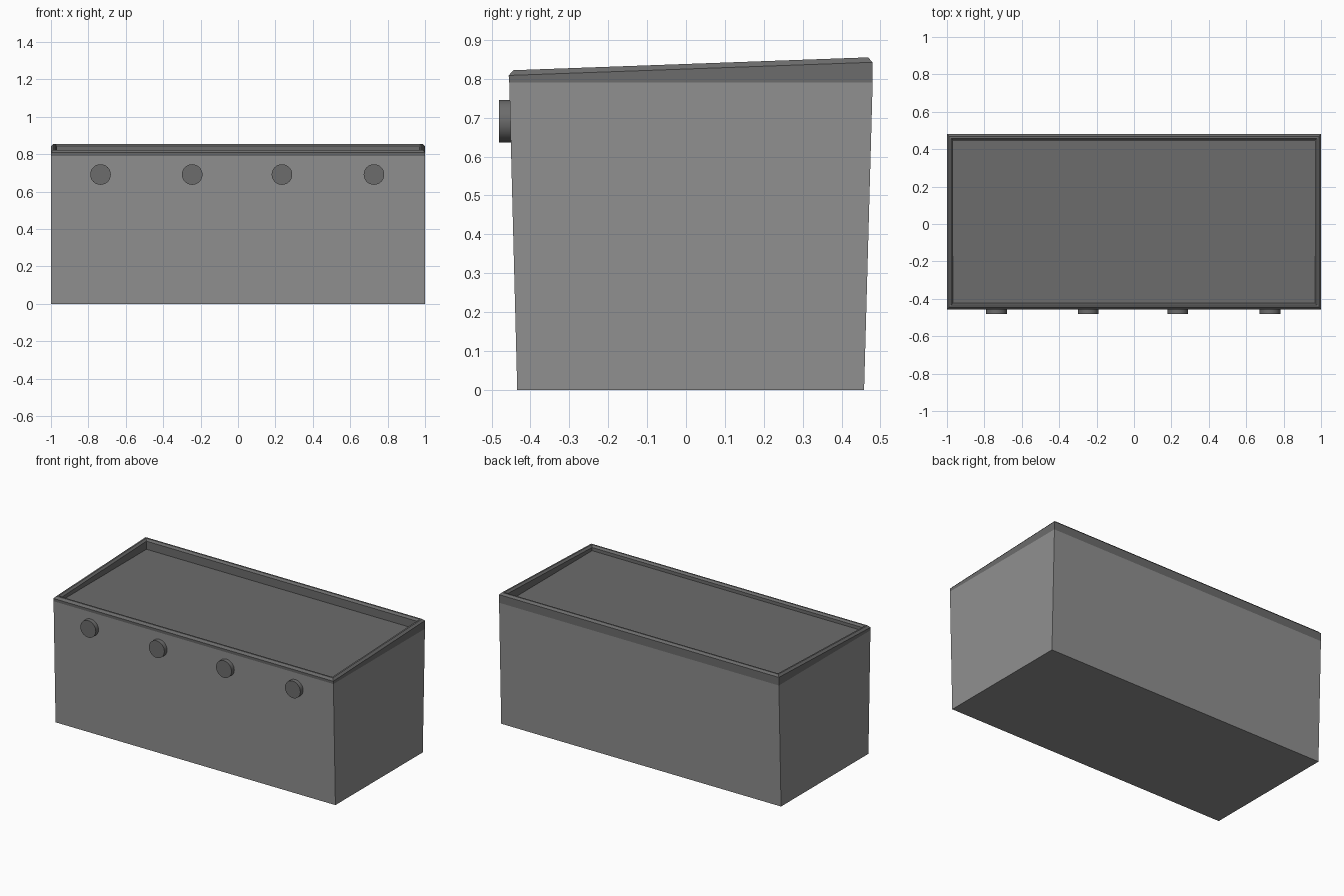
import bpy, bmesh, math

if "Cube" in bpy.data.objects:
    bpy.data.objects.remove(bpy.data.objects["Cube"])


def rim_z(y, drop=0.0):
    # top of the rim rises gently towards the back
    return 0.822 + (y + 0.443) * 0.0362 - drop


def ring(bm, x, y0, y1, z0, z1):
    pts = ((-x, y0, z0), (x, y0, z0), (x, y1, z1), (-x, y1, z1))
    return [bm.verts.new(p) for p in pts]


def grey(name, value):
    mat = bpy.data.materials.new(name)
    mat.diffuse_color = (value, value, value, 1)
    mat.use_nodes = True
    mat.node_tree.nodes["Principled BSDF"].inputs["Base Color"].default_value = mat.diffuse_color
    return mat


body_grey = grey("body_grey", 0.28)
dark_grey = grey("dark_grey", 0.15)

# Tapered cabinet with a chamfered raised rim around a recessed flat top
Y0, Y1 = -0.456, 0.48
bm = bmesh.new()
rings = [ring(bm, 1.0, -0.434, 0.458, 0, 0),
         ring(bm, 1.0, -0.4545, Y1, 0.79, 0.79)]
for inset, drop in ((0, 0.013), (0.012, 0), (0.022, 0), (0.033, 0.012)):
    a, b = Y0 + inset, Y1 - inset
    rings.append(ring(bm, 1.0 - inset, a, b, rim_z(a, drop), rim_z(b, drop)))
rings.append(ring(bm, 0.967, Y0 + 0.033, Y1 - 0.033, 0.79, 0.79))
for n, (lo, hi) in enumerate(zip(rings, rings[1:])):
    for i in range(4):
        j = (i + 1) % 4
        face = bm.faces.new((lo[i], lo[j], hi[j], hi[i]))
        face.material_index = 1 if n else 0   # rim is darker than the walls
bm.faces.new(rings[0][::-1])
bm.faces.new(rings[-1]).material_index = 1
bmesh.ops.recalc_face_normals(bm, faces=bm.faces)
mesh = bpy.data.meshes.new("cabinet")
bm.to_mesh(mesh)
bm.free()
mesh.materials.append(body_grey)
mesh.materials.append(dark_grey)
cabinet = bpy.data.objects.new("cabinet", mesh)
bpy.context.collection.objects.link(cabinet)

# Row of round knobs on the front
for n, x in enumerate((-0.735, -0.245, 0.235, 0.727)):
    bpy.ops.mesh.primitive_cylinder_add(
        vertices=32, radius=0.055, depth=0.031,
        location=(x, -0.465, 0.691), rotation=(math.pi / 2, 0, 0))
    knob = bpy.context.object
    knob.name = f"knob_{n + 1}"
    knob.data.materials.append(dark_grey)
    bpy.ops.object.shade_smooth_by_angle(angle=math.radians(30))
